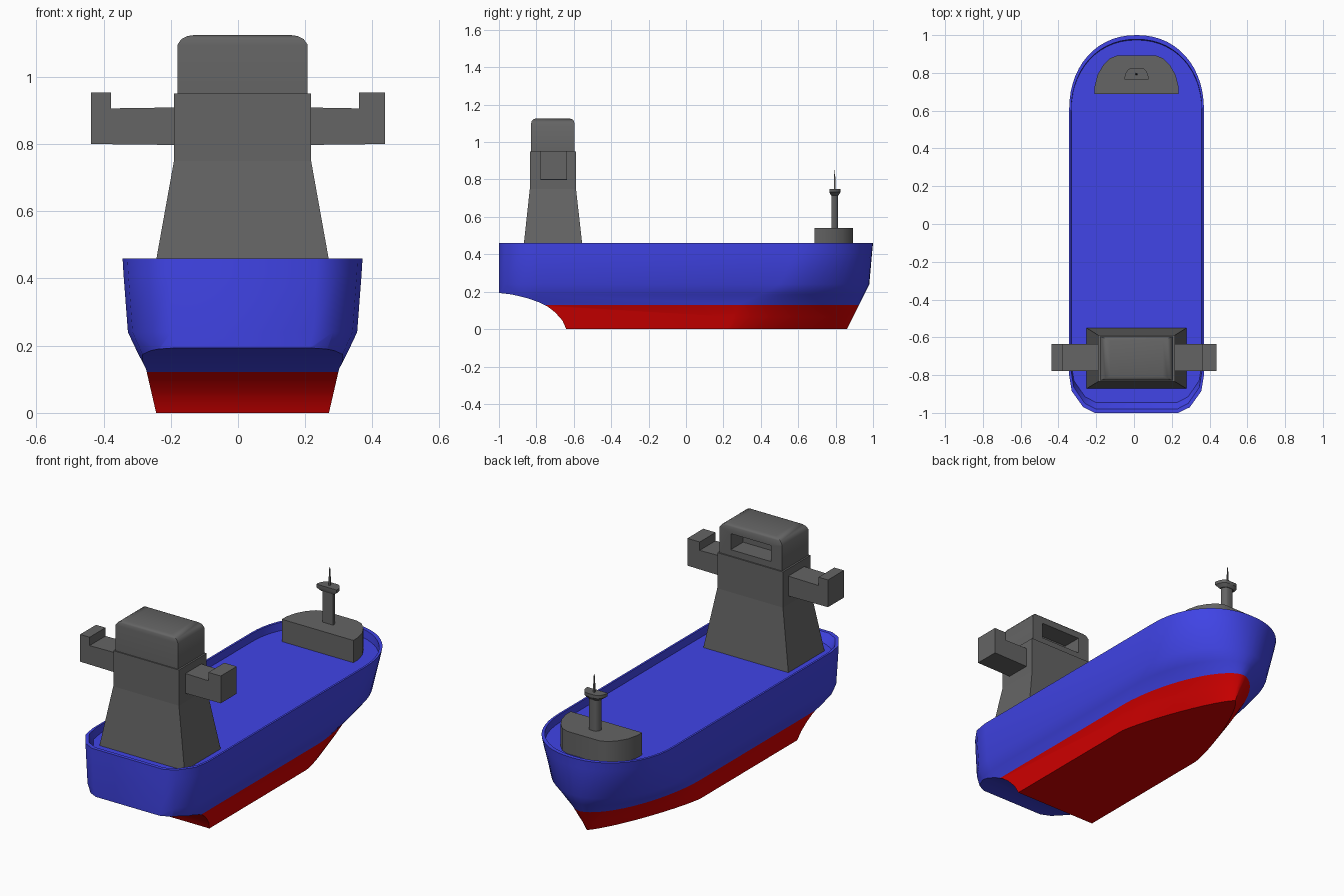
import bpy, bmesh, math

if "Cube" in bpy.data.objects:
    bpy.data.objects.remove(bpy.data.objects["Cube"])

CX = 0.0135  # the hull centreline


def material(name, rgb):
    m = bpy.data.materials.new(name)
    m.diffuse_color = (*rgb, 1)
    m.use_nodes = True
    m.node_tree.nodes["Principled BSDF"].inputs["Base Color"].default_value = m.diffuse_color
    return m


BLUE = material("hull_blue", (0.052, 0.058, 0.80))
RED = material("keel_red", (0.68, 0.0, 0.0))
GREY = material("superstructure_grey", (0.128, 0.128, 0.128))


def smooth(ob, angle):
    bpy.ops.object.select_all(action="DESELECT")
    ob.select_set(True)
    bpy.context.view_layer.objects.active = ob
    bpy.ops.object.shade_smooth_by_angle(angle=math.radians(angle))


def loft(name, rings, mats, angle=40):
    """Skin a stack of (z, outline) rings with capped ends."""
    bm = bmesh.new()
    loops = [[bm.verts.new((x, y, z)) for x, y in pts] for z, pts in rings]
    for a, b in zip(loops, loops[1:]):
        for i in range(len(a)):
            j = (i + 1) % len(a)
            bm.faces.new((a[i], a[j], b[j], b[i]))
    bm.faces.new(loops[0][::-1])
    bm.faces.new(loops[-1])
    bmesh.ops.recalc_face_normals(bm, faces=bm.faces[:])
    me = bpy.data.meshes.new(name)
    bm.to_mesh(me)
    bm.free()
    for m in mats:
        me.materials.append(m)
    ob = bpy.data.objects.new(name, me)
    bpy.context.collection.objects.link(ob)
    smooth(ob, angle)
    return ob


def cut(ob, cutter, angle):
    """Subtract the cutter, then discard it."""
    cutter.hide_render = True
    mod = ob.modifiers.new("cut", "BOOLEAN")
    mod.operation = "DIFFERENCE"
    mod.solver = "EXACT"
    mod.object = cutter
    bpy.context.view_layer.objects.active = ob
    bpy.ops.object.modifier_apply(modifier="cut")
    bpy.data.objects.remove(cutter)
    smooth(ob, angle)


def rect(x0, x1, y0, y1):
    return [(x0, y0), (x1, y0), (x1, y1), (x0, y1)]


def mirrored(half):
    """Complete a right-hand outline about the centreline."""
    left = [(-x, y) for x, y in reversed(half) if x > 1e-6]
    return [(x + CX, y) for x, y in half + left]


def hull_outline(w, y0, tip, p, inset=0):
    half = [(0.62 * w, -1), (0.79 * w, -0.97), (0.96 * w, -0.885), (w, -0.80)]
    half = [(x, y + inset) for x, y in half]
    n = 14
    for i in range(n):
        a = math.pi / 2 * i / n
        half.append((w * math.cos(a) ** (2 / p), y0 + (tip - y0) * math.sin(a) ** (2 / p)))
    return mirrored(half + [(0, tip)])


def d_outline(w, y0, y1):
    """Flat back, rounded forward edge."""
    d = y1 - y0
    return mirrored([(w, y0), (w, y0 + 0.2 * d), (0.93 * w, y0 + 0.5 * d), (0.8 * w, y0 + 0.74 * d),
                     (0.64 * w, y0 + 0.92 * d), (0.45 * w, y1), (0, y1)])


# Hull: z, half width, start of bow curve, bow tip, bow roundness, stern inset
levels = [
    (0.00, 0.257, 0.22, 0.860, 1.25),
    (0.065, 0.272, 0.25, 0.893, 1.50),
    (0.13, 0.287, 0.28, 0.925, 1.72),
    (0.185, 0.315, 0.40, 0.953, 1.85),
    (0.24, 0.341, 0.50, 0.980, 1.95),
    (0.41, 0.354, 0.58, 0.995, 2.10),
    (0.46, 0.357, 0.60, 1.000, 2.15),
    # bulwark inside and deck
    (0.46, 0.346, 0.60, 0.978, 2.12, 0.02),
    (0.415, 0.345, 0.60, 0.974, 2.12, 0.055),
]
hull = loft("hull", [(l[0], hull_outline(*l[1:])) for l in levels], [BLUE, RED])

# Hollow under the stern, cut with a curved profile drawn in y-z
hollow = [(-0.638, -0.02), (-0.64, 0.0), (-0.66, 0.045), (-0.70, 0.09), (-0.74, 0.121), (-0.79, 0.145),
          (-0.85, 0.166), (-0.93, 0.185), (-1.02, 0.196), (-1.2, 0.196), (-1.2, -0.02)]
cutter = loft("stern_cutter", [(-0.6, hollow), (0.6, hollow)], [BLUE, RED])
for v in cutter.data.vertices:  # cyclic axis swap keeps the normals right
    v.co = (v.co.z, v.co.x, v.co.y)
cut(hull, cutter, 40)
for f in hull.data.polygons:  # red below the waterline
    f.material_index = 1 if f.center.z < 0.13 else 0


# Bridge tower
def tower_ring(hx, y0, y1):
    return rect(CX - hx, CX + hx, y0, y1)


loft("bridge_tower", [(0.41, tower_ring(0.265, -0.872, -0.55)),
                      (0.75, tower_ring(0.204, -0.835, -0.588)),
                      (0.95, tower_ring(0.204, -0.835, -0.588))], [GREY], angle=5)

# Wheelhouse with a softly rounded roof and a recessed window on the forward side
roof = [(0.94, 0, 0), (1.095, 0, 0), (1.112, 0.012, 0.004), (1.121, 0.03, 0.011), (1.125, 0.055, 0.022)]
house = loft("wheelhouse", [(z, tower_ring(0.194 - dx, -0.829 + dy, -0.595 - dy)) for z, dx, dy in roof], [GREY])
opening = rect(CX - 0.125, CX + 0.125, -0.705, -0.5)
cut(house, loft("window_cutter", [(0.985, opening), (1.075, opening)], [GREY]), 40)

# Bridge wings with raised end blocks
for side, inner, block in (("left", -0.17, -0.378), ("right", 0.19, 0.36)):
    end = math.copysign(0.437, inner)
    step = [(inner, 0.797), (end, 0.80), (end, 0.953), (block, 0.953), (block, 0.906), (inner, 0.909)]
    wing = loft(side + "_bridge_wing", [(-0.777, step), (-0.636, step)], [GREY], angle=5)
    for v in wing.data.vertices:  # profile was drawn in x-z
        v.co = (v.co.x, v.co.z, v.co.y)
    wing.data.flip_normals()

# Foredeck house, mast, lookout plate and aerial
loft("foredeck_house", [(z, d_outline(0.222, 0.687, 0.893)) for z in (0.41, 0.54)], [GREY], angle=30)
loft("mast", [(z, d_outline(0.033, 0.778, 0.812)) for z in (0.53, 0.73)], [GREY], angle=30)
loft("lookout_plate", [(0.715, d_outline(0.04, 0.775, 0.815)), (0.732, d_outline(0.063, 0.766, 0.826)),
                       (0.75, d_outline(0.063, 0.766, 0.826))], [GREY], angle=30)
loft("aerial", [(z, rect(CX - r, CX + r, 0.795 - r, 0.795 + r))
                for z, r in ((0.745, 0.005), (0.79, 0.004), (0.85, 0.0015))], [GREY])
